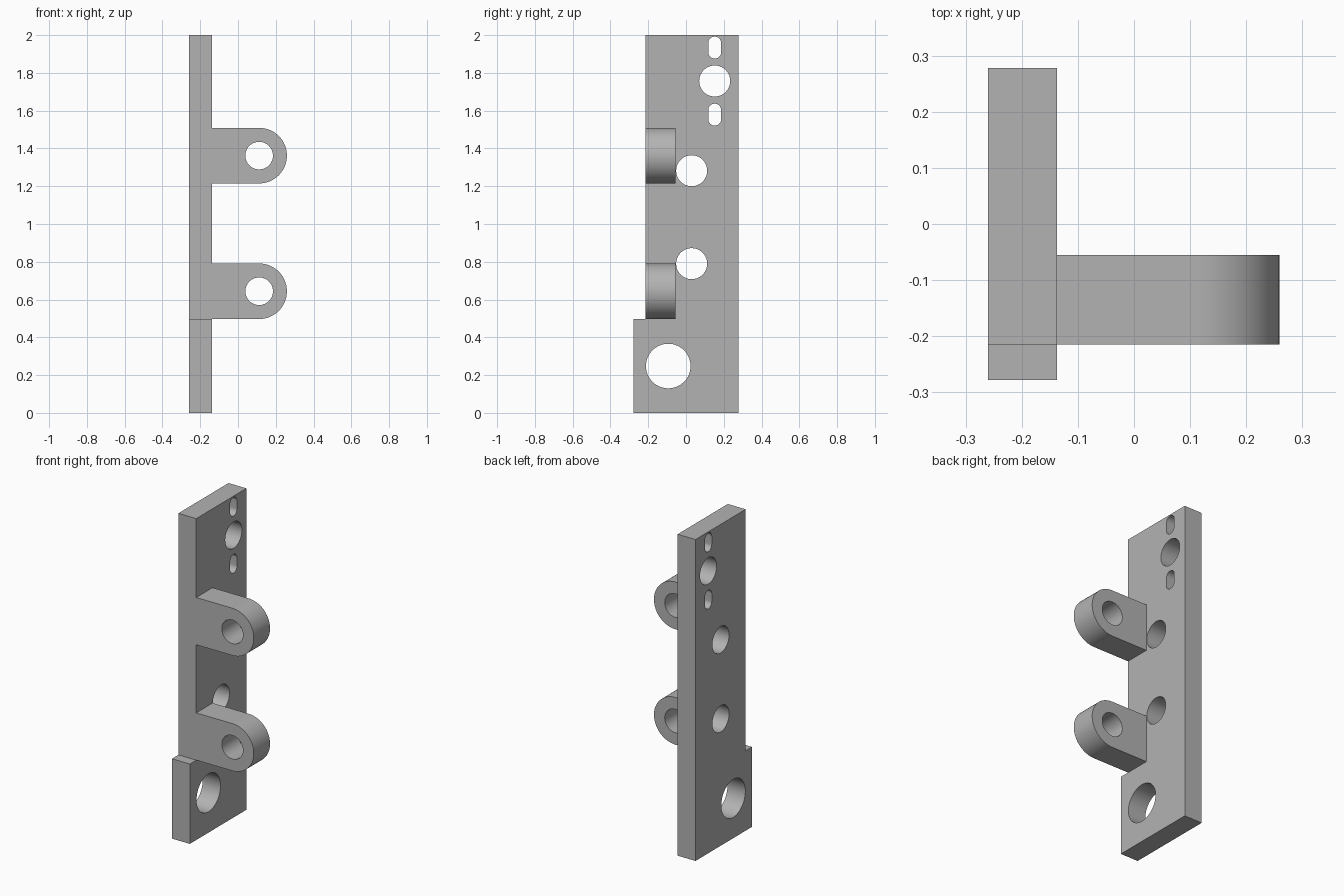
import bpy, bmesh, math
from mathutils import Matrix

cube = bpy.data.objects.get("Cube")
if cube:
    bpy.data.objects.remove(cube, do_unlink=True)

steel = bpy.data.materials.new("plain_grey")
steel.use_nodes = True
GREY = (0.45, 0.45, 0.45, 1)
steel.diffuse_color = GREY
steel.node_tree.nodes["Principled BSDF"].inputs["Base Color"].default_value = GREY


def arc(u, v, r, start, end, steps):
    """Points along an arc, angles in degrees."""
    angles = [math.radians(start + (end - start) * i / steps) for i in range(steps + 1)]
    return [(u + r * math.cos(a), v + r * math.sin(a)) for a in angles]


def circle(u, v, r):
    return arc(u, v, r, 0, 360, 64)[:-1]


def slot(u, v, r, half):
    """Upright slot with round ends; half is half its full height."""
    return arc(u, v + half - r, r, 0, 180, 24) + arc(u, v - half + r, r, 180, 360, 24)


def extruded(name, loops, depth, matrix):
    """Outline with holes, extruded evenly about its plane."""
    curve = bpy.data.curves.new(name, "CURVE")
    curve.dimensions = "2D"
    curve.fill_mode = "BOTH"
    curve.extrude = depth / 2
    for loop in loops:
        spline = curve.splines.new("POLY")
        spline.points.add(len(loop) - 1)
        for point, (u, v) in zip(spline.points, loop):
            point.co = (u, v, 0, 1)
        spline.use_cyclic_u = True
    source = bpy.data.objects.new(name + "_outline", curve)
    bpy.context.scene.collection.objects.link(source)
    bpy.context.view_layer.update()
    mesh = bpy.data.meshes.new_from_object(
        source.evaluated_get(bpy.context.evaluated_depsgraph_get()))
    bpy.data.objects.remove(source, do_unlink=True)
    bpy.data.curves.remove(curve)

    # Weld the caps to the walls and bake the placement
    bm = bmesh.new()
    bm.from_mesh(mesh)
    bmesh.ops.remove_doubles(bm, verts=bm.verts, dist=0.0001)
    bmesh.ops.transform(bm, matrix=matrix, verts=bm.verts)
    bmesh.ops.recalc_face_normals(bm, faces=bm.faces)
    bm.to_mesh(mesh)
    bm.free()
    mesh.name = name
    mesh.materials.clear()
    mesh.materials.append(steel)
    obj = bpy.data.objects.new(name, mesh)
    bpy.context.scene.collection.objects.link(obj)
    bpy.ops.object.select_all(action="DESELECT")
    obj.select_set(True)
    bpy.context.view_layer.objects.active = obj
    bpy.ops.object.shade_smooth_by_angle(angle=math.radians(30))
    return obj


LEFT, FACE = -0.26, -0.137          # plate thickness along x
FRONT, BACK, FOOT = -0.215, 0.278, -0.278
STEP = 0.497

# Upright plate with a wider foot, bolt holes and two slots
outline = [(FOOT, 0), (BACK, 0), (BACK, 2), (FRONT, 2), (FRONT, STEP), (FOOT, STEP)]
holes = [circle(-0.094, 0.248, 0.118)]
holes += [circle(y, z, 0.082) for y, z in ((0.03, 0.79), (0.03, 1.282), (0.152, 1.757))]
holes += [slot(0.152, z, 0.034, 0.058) for z in (1.934, 1.579)]
across_x = Matrix(((0, 0, 1, (LEFT + FACE) / 2), (1, 0, 0, 0), (0, 1, 0, 0), (0, 0, 0, 1)))
extruded("mounting_plate", [outline] + holes, FACE - LEFT, across_x)

# Two rounded lugs with pin holes
LUG_BACK, RADIUS, PIN_X = -0.055, 0.147, 0.112
for name, z in (("lower_lug", STEP + RADIUS), ("upper_lug", 1.362)):
    profile = [(FACE, z - RADIUS)] + arc(PIN_X, z, RADIUS, -90, 90, 48) + [(FACE, z + RADIUS)]
    across_y = Matrix(((1, 0, 0, 0), (0, 0, -1, (FRONT + LUG_BACK) / 2), (0, 1, 0, 0), (0, 0, 0, 1)))
    extruded(name, [profile, circle(PIN_X, z, 0.073)], LUG_BACK - FRONT, across_y)
